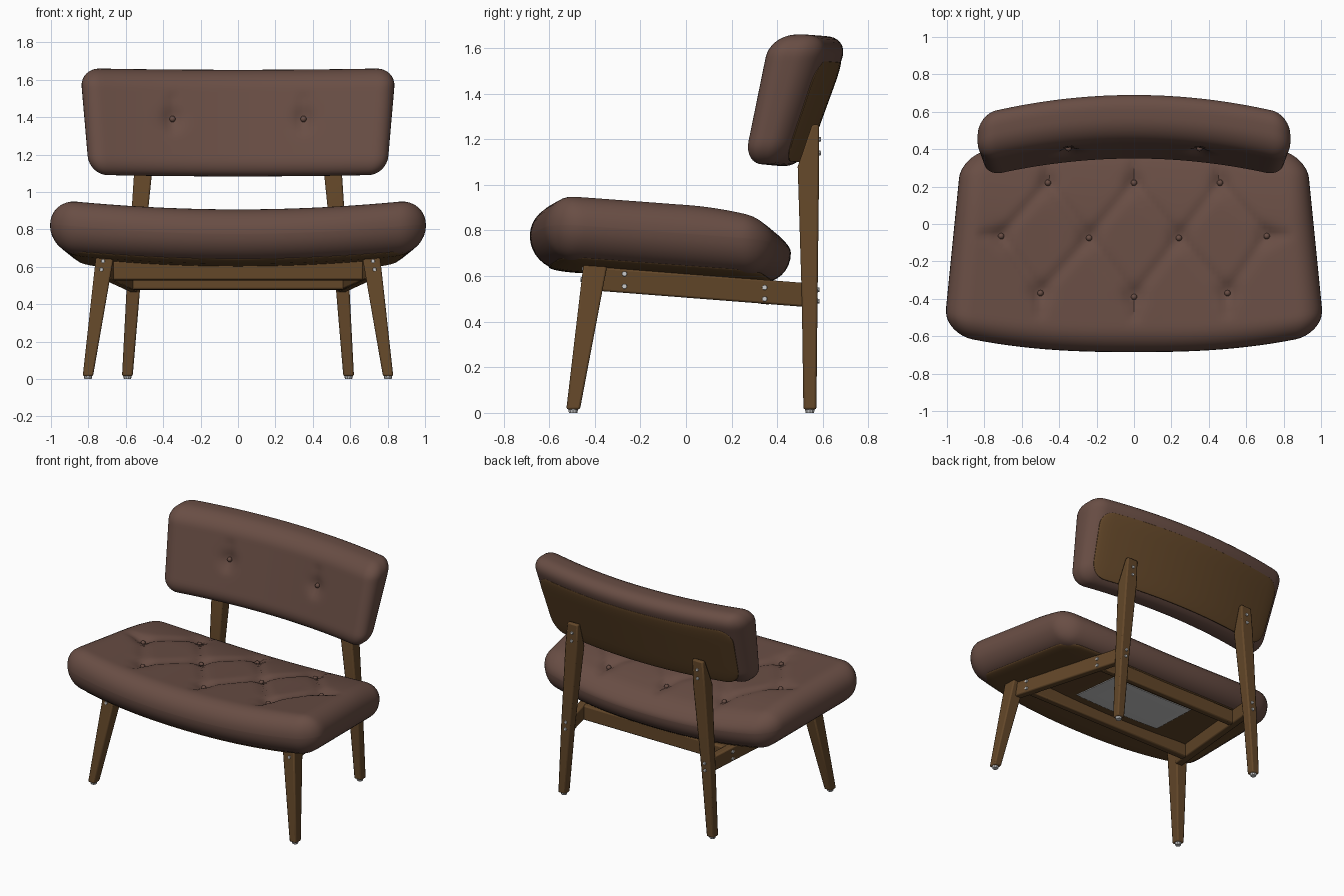
import bpy, bmesh, math
from mathutils import Vector

if "Cube" in bpy.data.objects:
    bpy.data.objects.remove(bpy.data.objects["Cube"])


def material(name, rgb):
    m = bpy.data.materials.new(name)
    m.diffuse_color = (*rgb, 1)
    m.use_nodes = True
    m.node_tree.nodes["Principled BSDF"].inputs["Base Color"].default_value = m.diffuse_color
    return m


LEATHER = material("brown_leather", (0.14, 0.075, 0.058))
WOOD = material("wood", (0.125, 0.063, 0.022))


def finish(name, bm, mat=None, angle=35, mirror=False, bevel=0):
    bmesh.ops.recalc_face_normals(bm, faces=bm.faces)
    me = bpy.data.meshes.new(name)
    bm.to_mesh(me)
    bm.free()
    ob = bpy.data.objects.new(name, me)
    bpy.context.collection.objects.link(ob)
    if mat:
        me.materials.append(mat)
    if bevel:
        b = ob.modifiers.new("bevel", 'BEVEL')
        b.width, b.segments = bevel, 2
    if mirror:
        ob.modifiers.new("mirror", 'MIRROR')
    bpy.ops.object.select_all(action='DESELECT')
    ob.select_set(True)
    bpy.context.view_layer.objects.active = ob
    bpy.ops.object.shade_smooth_by_angle(angle=math.radians(angle))
    return ob


def samples(h, r, n, k=4):
    """Axis positions: even on the flat part, arc-spaced in the rounded ends."""
    core = [-(h - r) + 2 * (h - r) * i / n for i in range(n + 1)] if h - r > 1e-4 else [0]
    end = [h - r + r * math.tan(math.pi / 4 * i / k) for i in range(1, k + 1)]
    return [-e for e in reversed(end)] + core + end


def rounded_box(name, h, r, n, warp, mat):
    """Rounded box built from six grids, then bent by the warp function."""
    bm = bmesh.new()
    s = [samples(h[a], r, n[a]) for a in range(3)]
    for a in range(3):
        b, c = (a + 1) % 3, (a + 2) % 3
        for side in (-1, 1):
            rows = []
            for u in s[b]:
                row = []
                for v in s[c]:
                    p = Vector((0, 0, 0))
                    p[a], p[b], p[c] = side * h[a], u, v
                    core = Vector([max(-(h[i] - r), min(h[i] - r, p[i])) for i in range(3)])
                    p = core + (p - core).normalized() * r
                    row.append(bm.verts.new(warp(*p)))
                rows.append(row)
            for i in range(len(rows) - 1):
                for j in range(len(s[c]) - 1):
                    bm.faces.new((rows[i][j], rows[i + 1][j], rows[i + 1][j + 1], rows[i][j + 1]))
    bmesh.ops.remove_doubles(bm, verts=bm.verts, dist=1e-5)
    return finish(name, bm, mat)


def loft(name, sections, mirror=True):
    """Four-sided wooden bar through a list of cross-sections."""
    bm = bmesh.new()
    rings = [[bm.verts.new(p) for p in sec] for sec in sections]
    for a, b in zip(rings, rings[1:]):
        for i in range(4):
            bm.faces.new((a[i], a[(i + 1) % 4], b[(i + 1) % 4], b[i]))
    bm.faces.new(rings[0])
    bm.faces.new(rings[-1])
    return finish(name, bm, WOOD, mirror=mirror, bevel=0.009)


def rect_z(z, x0, x1, y0, y1):
    return [(x0, y0, z), (x1, y0, z), (x1, y1, z), (x0, y1, z)]


def rect_y(y, x0, x1, z0, z1):
    return [(x0, y, z0), (x1, y, z0), (x1, y, z1), (x0, y, z1)]


def crease(x, y, lines, points, depth):
    """Depth of tufting at a point: narrow folds plus button dimples."""
    p, fold = Vector((x, y)), 0
    for a, b in lines:
        a, b = Vector(a), Vector(b)
        t = max(0, min(1, (p - a).dot(b - a) / (b - a).length_squared))
        fold = max(fold, math.exp(-((p - a - (b - a) * t).length / 0.028) ** 2))
    dimple = max(math.exp(-((p - Vector(q)).length / 0.055) ** 2) for q in points)
    return depth * fold + 0.024 * dimple


# Diamond tufting layout of the seat
back_row = [(-0.46, 0.22), (0, 0.22), (0.46, 0.22)]
mid_row = [(-0.71, -0.065), (-0.24, -0.075), (0.24, -0.075), (0.71, -0.065)]
front_row = [(-0.5, -0.37), (0, -0.39), (0.5, -0.37)]
seat_points = back_row + mid_row + front_row
seat_lines = [(mid_row[i + k], row[i]) for row in (back_row, front_row) for i in range(3) for k in (0, 1)]
seat_lines += [((x, y), (x, y + 0.1)) for x, y in back_row]
seat_lines += [((x, y), (x, y - 0.1)) for x, y in front_row]
seat_lines += [((s * 0.71, -0.065), (s * 0.8, -0.06)) for s in (-1, 1)]


def seat_warp(x, y, z):
    y2 = y - 0.1 * abs(x) ** 2.5 * y / 0.5725 - 0.1125
    x2 = x * (1 - 0.1 * max(-0.05, y2 + 0.4))
    up = max(0, z) / 0.14
    z2 = 0.757 + z - 0.065 * (y2 + 0.4) + 0.06 * x2 * x2
    z2 -= up * 0.05 * (max(0, y2) / 0.4) ** 2
    if z > 0.06:
        z2 -= up * crease(x2, y2, seat_lines, seat_points, 0.014)
    return Vector((x2, y2, z2))


# Seat cushion, its base board and grey underside panel
rounded_box("seat_cushion", (1.0, 0.5725, 0.14), 0.139, (64, 34, 1), seat_warp, LEATHER)
rounded_box("seat_board", (0.91, 0.49, 0.12), 0.119, (24, 12, 1),
            lambda x, y, z: seat_warp(x, y, z * 0.15 - 0.13), WOOD)
rounded_box("underside_panel", (0.36, 0.19, 0.004), 0.003, (12, 4, 1),
            lambda x, y, z: seat_warp(x, y + 0.12, z - 0.149), None)

back_points = [(-0.35, 1.39), (0.35, 1.39)]
back_lines = [((x, 1.34), (x, 1.5)) for x, _ in back_points]


def back_warp(x, y, z):
    t = y / 0.12
    x2 = x * (1 + 0.03 * z / 0.285)
    z2 = 1.368 + z + 0.012 * x2 * x2 * (1 if z > 0 else 1.2)
    bow = 0.1 * (x2 / 0.8) ** 2
    front = 0.355 + 0.22 * (z2 - 1.2) - bow
    rear = 0.678 + 0.36 * (z2 - 1.53) - bow
    y2 = front + (rear - front) * (t + 1) / 2
    if t < -0.5:
        y2 += -t * crease(x2, z2, back_lines, back_points, 0.01)
    return Vector((x2, y2, z2))


# Backrest cushion and rear board
rounded_box("backrest_cushion", (0.82, 0.118, 0.285), 0.1, (56, 1, 18), back_warp, LEATHER)
rounded_box("backrest_board", (0.76, 0.12, 0.22), 0.1, (24, 1, 6),
            lambda x, y, z: back_warp(x, y * 0.1 + 0.115, z - 0.05), WOOD)


# Upholstery buttons
def buttons(name, spots):
    bm = bmesh.new()
    for s in spots:
        r = bmesh.ops.create_uvsphere(bm, u_segments=10, v_segments=6, radius=0.017)
        bmesh.ops.translate(bm, verts=r["verts"], vec=s)
    finish(name, bm, LEATHER)


def seat_top(x, y):
    crown = 0.05 * (max(0, y) / 0.4) ** 2
    return Vector((x, y, 0.897 - 0.065 * (y + 0.4) + 0.06 * x * x - crown - 0.034))


buttons("seat_buttons", [seat_top(*p) for p in seat_points])
buttons("backrest_buttons", [(x, 0.405, z) for x, z in back_points])

# Legs, mirrored left to right
loft("front_leg", [rect_z(0.015, 0.775, 0.83, -0.525, -0.465),
                   rect_z(0.65, 0.665, 0.76, -0.45, -0.345)])
loft("rear_leg", [rect_z(0.015, 0.563, 0.62, 0.515, 0.572),
                  rect_z(0.5, 0.522, 0.595, 0.508, 0.577),
                  rect_z(1.08, 0.462, 0.557, 0.49, 0.584),
                  rect_z(1.265, 0.455, 0.54, 0.553, 0.584)])

# Frame rails
loft("side_rail", [rect_y(-0.38, 0.68, 0.735, 0.535, 0.64),
                   rect_y(0.52, 0.528, 0.583, 0.465, 0.57)])
loft("front_rail", [rect_y(-0.3, -0.67, 0.67, 0.53, 0.63),
                    rect_y(-0.245, -0.67, 0.67, 0.525, 0.625)], mirror=False)
loft("rear_rail", [rect_y(0.32, -0.57, 0.57, 0.479, 0.582),
                   rect_y(0.37, -0.565, 0.565, 0.475, 0.578)], mirror=False)


# Screws and foot glides
def pegs(name, spots, axis, radius, length):
    bm = bmesh.new()
    rot = Vector((0, 0, 1)).rotation_difference(Vector(axis)).to_matrix().to_4x4()
    for s in spots:
        r = bmesh.ops.create_cone(bm, cap_ends=True, segments=10, radius1=radius,
                                  radius2=radius * 0.8, depth=length, matrix=rot)
        bmesh.ops.translate(bm, verts=r["verts"], vec=s)
    finish(name, bm, mirror=True)


pegs("rail_screws", [(0.735 - 0.169 * (y + 0.38), y, z) for y, z in
                     ((-0.27, 0.61), (-0.27, 0.555), (0.345, 0.55), (0.345, 0.5))],
     (1, 0, 0), 0.013, 0.016)
pegs("front_leg_screws", [(0.722, -0.449, 0.63), (0.73, -0.455, 0.585)], (0, -1, 0), 0.012, 0.016)
pegs("rear_leg_screws", [(0.556, 0.579, 0.49), (0.552, 0.579, 0.54),
                         (0.502, 0.585, 1.14), (0.499, 0.585, 1.2)], (0, 1, 0), 0.012, 0.014)
pegs("foot_glides", [(0.802, -0.495, 0.01), (0.591, 0.543, 0.01)], (0, 0, -1), 0.024, 0.02)
